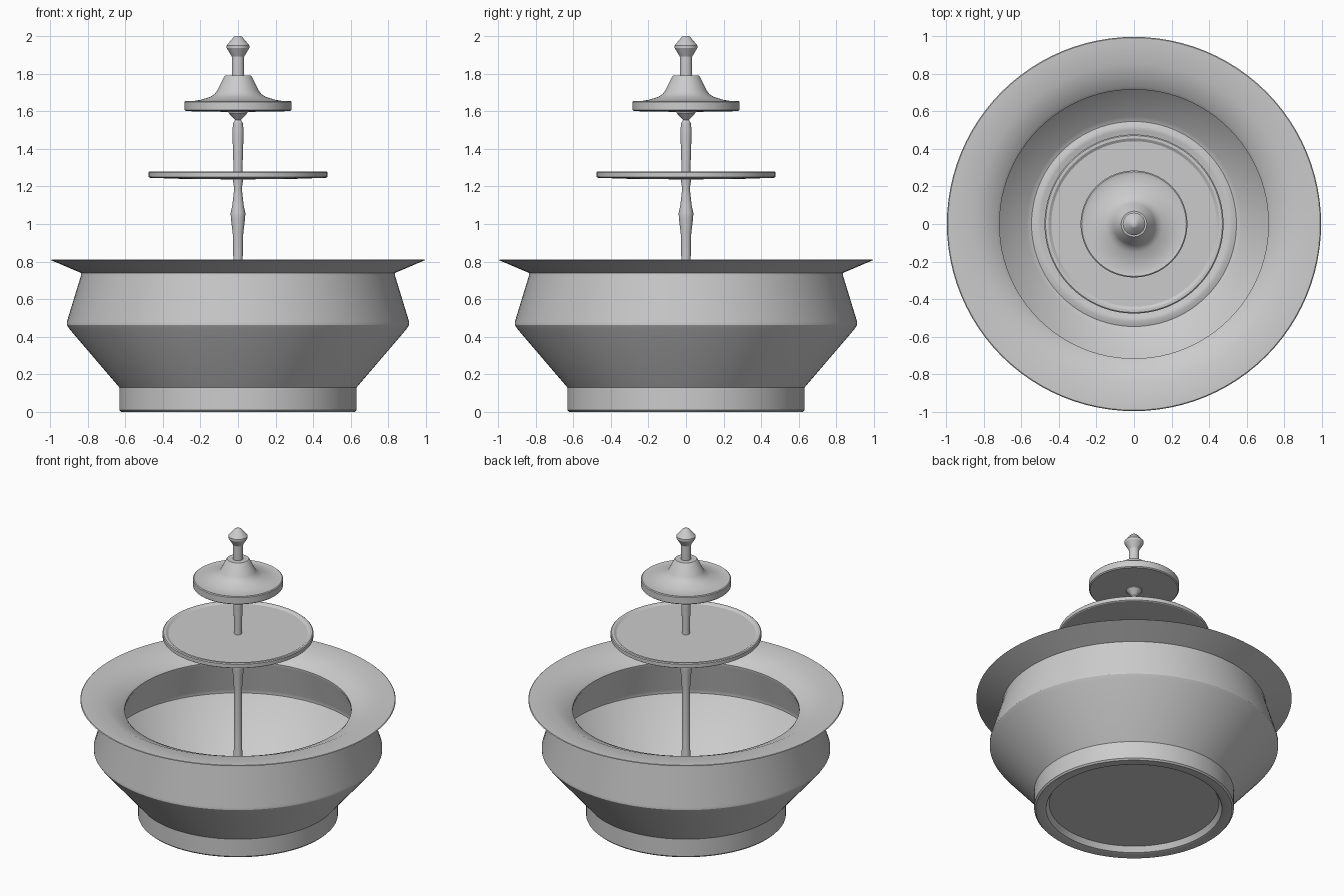
import bpy, bmesh, math

def lathe(name, profile, segments=96, angle=30):
    """Revolve (radius, height) points around the z axis."""
    bm = bmesh.new()
    rings = []
    for r, z in profile:
        if r == 0:
            rings.append([bm.verts.new((0, 0, z))])
        else:
            rings.append([bm.verts.new((r * math.cos(2 * math.pi * i / segments),
                                        r * math.sin(2 * math.pi * i / segments), z))
                          for i in range(segments)])
    for a, b in zip(rings, rings[1:]):
        for i in range(segments):
            j = (i + 1) % segments
            if len(a) == 1:
                bm.faces.new((a[0], b[j], b[i]))
            elif len(b) == 1:
                bm.faces.new((a[i], a[j], b[0]))
            else:
                bm.faces.new((a[i], a[j], b[j], b[i]))
    bmesh.ops.recalc_face_normals(bm, faces=bm.faces)
    mesh = bpy.data.meshes.new(name)
    bm.to_mesh(mesh)
    bm.free()
    obj = bpy.data.objects.new(name, mesh)
    bpy.context.collection.objects.link(obj)
    bpy.ops.object.select_all(action='DESELECT')
    obj.select_set(True)
    bpy.context.view_layer.objects.active = obj
    bpy.ops.object.shade_smooth_by_angle(angle=math.radians(angle))
    return obj

# Basin: recessed foot, bulging belly, flared rim and hollow inside
lathe("basin", [
    (0, 0.04), (0.535, 0.04), (0.555, 0.005), (0.57, 0), (0.62, 0), (0.63, 0.01),
    (0.63, 0.13), (0.895, 0.44), (0.91, 0.463), (0.91, 0.48), (0.835, 0.725),
    (0.835, 0.74), (0.995, 0.808), (0.99, 0.812), (0.85, 0.81), (0.73, 0.755),
    (0.715, 0.74), (0.715, 0.725), (0.835, 0.49), (0.835, 0.465), (0.82, 0.445),
    (0.57, 0.14), (0.545, 0.13), (0.52, 0.14), (0.50, 0.14), (0.48, 0.13), (0, 0.13)])

# Lower stem
lathe("lower_stem", [
    (0, 0.12), (0.045, 0.12), (0.045, 0.16), (0.028, 0.22), (0.025, 0.82),
    (0.028, 0.95), (0.038, 1.03), (0.039, 1.06), (0.03, 1.10), (0.02, 1.19),
    (0.027, 1.23), (0.027, 1.26), (0, 1.26)], 32)

# Middle tier tray with a shallow lip
lathe("middle_tray", [
    (0, 1.237), (0.3, 1.240), (0.47, 1.246), (0.476, 1.25), (0.476, 1.275),
    (0.470, 1.28), (0.455, 1.28), (0.44, 1.27), (0, 1.27)])

# Upper stem
lathe("upper_stem", [
    (0, 1.26), (0.025, 1.26), (0.024, 1.30), (0.029, 1.46), (0.03, 1.50),
    (0.025, 1.54), (0.015, 1.552), (0.05, 1.59), (0.05, 1.61), (0, 1.61)], 32)

# Top tier tray with a flared cap
lathe("top_tray", [
    (0, 1.595), (0.1, 1.597), (0.277, 1.60), (0.284, 1.606), (0.284, 1.65),
    (0.278, 1.655), (0.26, 1.65), (0.20, 1.66), (0.15, 1.675), (0.125, 1.69),
    (0.11, 1.71), (0.073, 1.785), (0.068, 1.79), (0, 1.79)])

# Finial
lathe("finial", [
    (0, 1.78), (0.033, 1.78), (0.033, 1.89), (0.06, 1.935), (0.06, 1.95),
    (0.022, 1.995), (0.012, 2.0), (0, 2.0)], 32)
